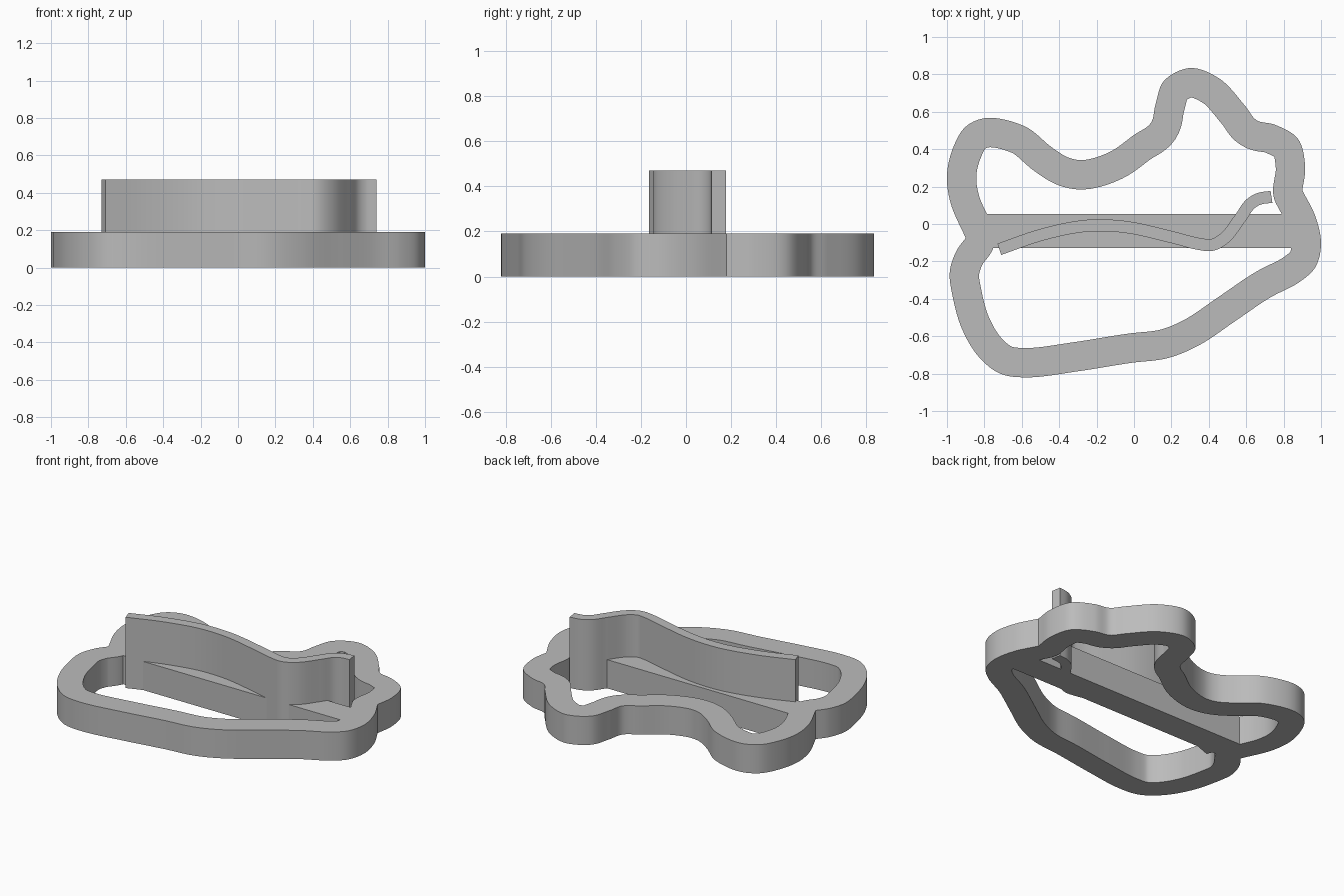
import bpy, bmesh
from mathutils import Vector

cube = bpy.data.objects.get("Cube")
if cube:
    bpy.data.objects.remove(cube, do_unlink=True)

BASE_TOP, BLADE_TOP = .19, .47
WALL, BLADE = .157, .064

grey = bpy.data.materials.new("plain grey")
grey.use_nodes = True
colour = (.5, .5, .5, 1)
grey.diffuse_color = colour
grey.node_tree.nodes["Principled BSDF"].inputs["Base Color"].default_value = colour


def spline(points, steps=8):
    """Smooth open path through the points, with the right-hand normal at each sample."""
    p = [Vector(q) for q in points]
    p = [p[0] * 2 - p[1]] + p + [p[-1] * 2 - p[-2]]
    path = []
    for a, b, c, d in zip(p, p[1:], p[2:], p[3:]):
        # knots spaced by chord length, so uneven points do not overshoot
        ab, bc, cd = [max((v - u).length, .001) ** .5 for u, v in ((a, b), (b, c), (c, d))]
        m1 = (c - b) + bc * ((b - a) / ab - (c - a) / (ab + bc))
        m2 = (c - b) + bc * ((d - c) / cd - (d - b) / (bc + cd))
        for i in range(steps + (d is p[-1])):
            t = i / steps
            pos = (b * (2*t**3 - 3*t**2 + 1) + m1 * (t**3 - 2*t**2 + t)
                   + c * (3*t**2 - 2*t**3) + m2 * (t**3 - t**2))
            tan = (b * (6*t*t - 6*t) + m1 * (3*t*t - 4*t + 1)
                   + c * (6*t - 6*t*t) + m2 * (3*t*t - 2*t))
            path.append((pos, Vector((tan.y, -tan.x)).normalized()))
    return path


def finish(obj):
    obj.data.materials.append(grey)
    bpy.ops.object.select_all(action='DESELECT')
    obj.select_set(True)
    bpy.context.view_layer.objects.active = obj
    bpy.ops.object.shade_smooth_by_angle(angle=.5)


def ribbon(name, side_a, side_b, top, closed):
    """Solid wall of the given height between two matching edge lines."""
    bm = bmesh.new()
    rings = [[bm.verts.new((q.x, q.y, z)) for q, z in ((a, 0), (b, 0), (b, top), (a, top))]
             for a, b in zip(side_a, side_b)]
    pairs = list(zip(rings, rings[1:]))
    if closed:
        pairs.append((rings[-1], rings[0]))
    else:
        bm.faces.new(rings[0])
        bm.faces.new(rings[-1][::-1])
    for r, s in pairs:
        for k in range(4):
            n = (k + 1) % 4
            bm.faces.new((r[k], s[k], s[n], r[n]))
    bmesh.ops.remove_doubles(bm, verts=bm.verts, dist=.0005)
    bmesh.ops.recalc_face_normals(bm, faces=bm.faces)
    mesh = bpy.data.meshes.new(name)
    bm.to_mesh(mesh)
    bm.free()
    obj = bpy.data.objects.new(name, mesh)
    bpy.context.collection.objects.link(obj)
    finish(obj)


# Outer outline: upper and lower paths meeting at two pinched corners
left_pinch, right_pinch = (-.9, -.075), (.9, .18)
upper = [left_pinch, (-.98, .11), (-1, .26), (-.97, .4), (-.9, .52), (-.785, .567),
         (-.58, .52), (-.44, .41), (-.35, .355), (-.27, .342), (-.13, .385), (0, .476),
         (.09, .54), (.115, .64), (.16, .765), (.3, .834), (.46, .775), (.595, .63),
         (.655, .555), (.755, .53), (.877, .455), (.915, .305), right_pinch]
lower = [right_pinch, (.97, .04), (1, -.107), (.97, -.23), (.885, -.31), (.725, -.395),
         (.54, -.52), (.35, -.647), (.18, -.717), (-.02, -.743), (-.29, -.786),
         (-.57, -.82), (-.715, -.8), (-.83, -.71), (-.92, -.56), (-.97, -.385),
         (-.985, -.257), (-.95, -.145), left_pinch]

# Join the paths, fanning the normals round each pinch
paths = [spline(upper), spline(lower)]
outline = []
for path, following in zip(paths, paths[::-1]):
    outline += path
    corner, n1 = path[-1]
    n2 = following[0][1]
    outline += [(corner, n1.lerp(n2, i / 8).normalized()) for i in range(1, 8)]

# Inner edge: parallel offset, with overlapping samples dropped at tight bends
outer = [p for p, n in outline]
inner = []
for p, n in outline:
    q = p + n * WALL
    clear = min((q - o).length for o in outer) > WALL * .985
    inner.append(q if clear or not inner else inner[-1])
ribbon("outline_rim", outer, inner, BASE_TOP, True)

# Straight bar across the rim
bpy.ops.mesh.primitive_cube_add(size=1, location=(.02, -.038, BASE_TOP / 2))
bar = bpy.context.object
bar.name = "cross_bar"
bar.scale = (1.74, .181, BASE_TOP)
bpy.ops.object.transform_apply(location=False, rotation=False, scale=True)
finish(bar)

# Tall wavy blade standing through the bar
wave = spline([(-.72, -.135), (-.51, -.062), (-.32, -.018), (-.2, -.007), (-.03, -.018),
               (.19, -.067), (.35, -.107), (.42, -.111), (.49, -.07), (.57, .035),
               (.62, .105), (.67, .135), (.735, .145)])
ribbon("wavy_blade", [p - n * BLADE / 2 for p, n in wave],
       [p + n * BLADE / 2 for p, n in wave], BLADE_TOP, False)
